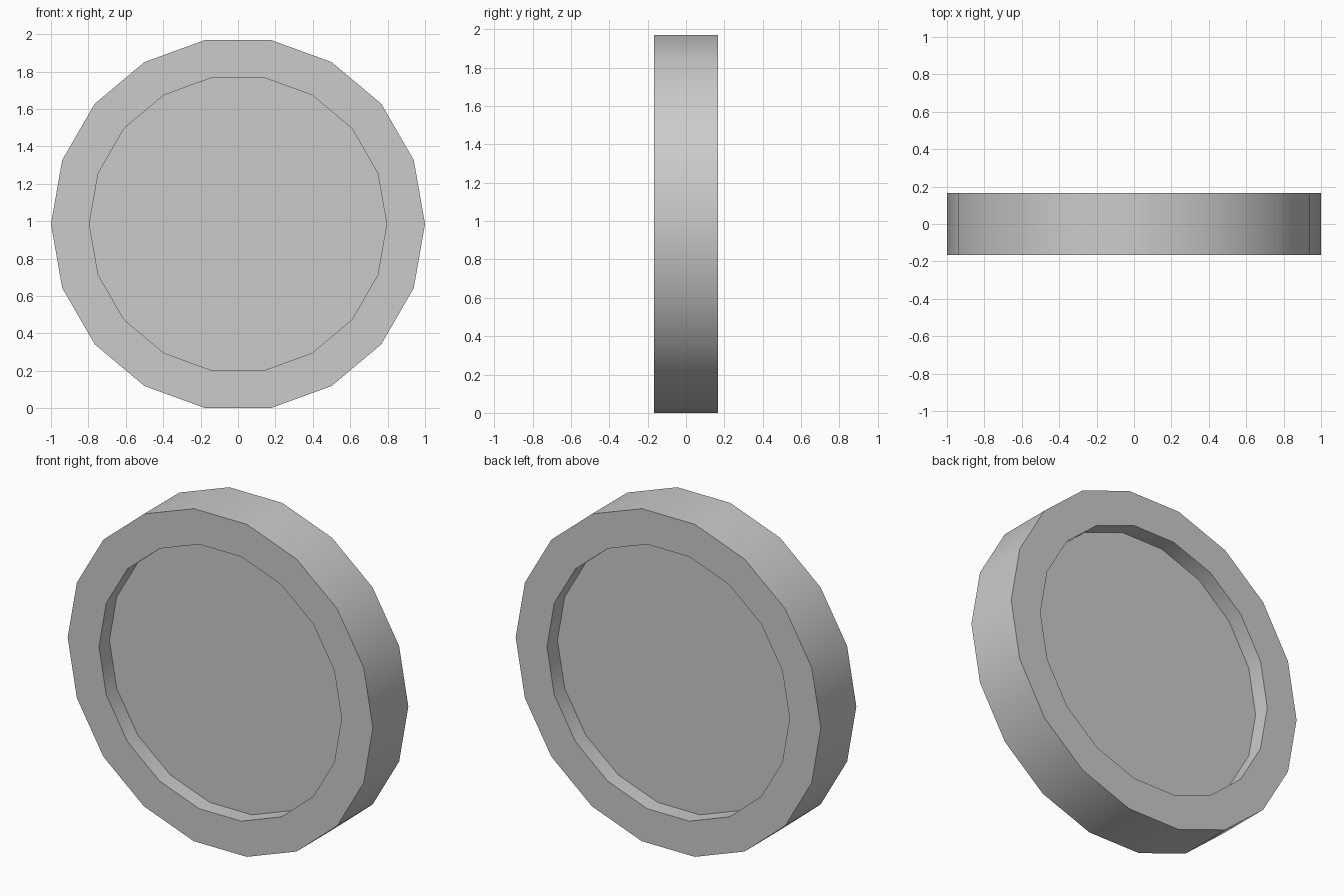
import bpy, bmesh
from math import cos, sin, pi, radians

if "Cube" in bpy.data.objects:
    bpy.data.objects.remove(bpy.data.objects["Cube"])

SIDES = 18
R_OUT, R_IN = 1.0, 0.795
HALF, PANEL = 0.166, 0.068          # half depth of the rim and of the recessed panel
Z0 = R_OUT * sin(radians(80))       # flat edge rests on z = 0

# Cross-section (radius, y) from the front panel edge, around the rim, to the back
profile = [(R_IN, -PANEL), (R_IN, -HALF), (R_OUT, -HALF),
           (R_OUT, HALF), (R_IN, HALF), (R_IN, PANEL)]

bm = bmesh.new()
rings = [[bm.verts.new((r * cos(2 * pi * i / SIDES), y, Z0 + r * sin(2 * pi * i / SIDES)))
          for i in range(SIDES)] for r, y in profile]

# Rim walls
for a, b in zip(rings, rings[1:]):
    for i in range(SIDES):
        j = (i + 1) % SIDES
        bm.faces.new((a[i], a[j], b[j], b[i]))

# Recessed front and back panels
bm.faces.new(rings[0])
bm.faces.new(rings[-1])
bmesh.ops.recalc_face_normals(bm, faces=bm.faces)

mesh = bpy.data.meshes.new("recessed_disc")
bm.to_mesh(mesh)
bm.free()
disc = bpy.data.objects.new("recessed_disc", mesh)
bpy.context.collection.objects.link(disc)

# Smooth rim walls with sharp corners
bpy.context.view_layer.objects.active = disc
disc.select_set(True)
bpy.ops.object.shade_smooth_by_angle(angle=radians(30))
